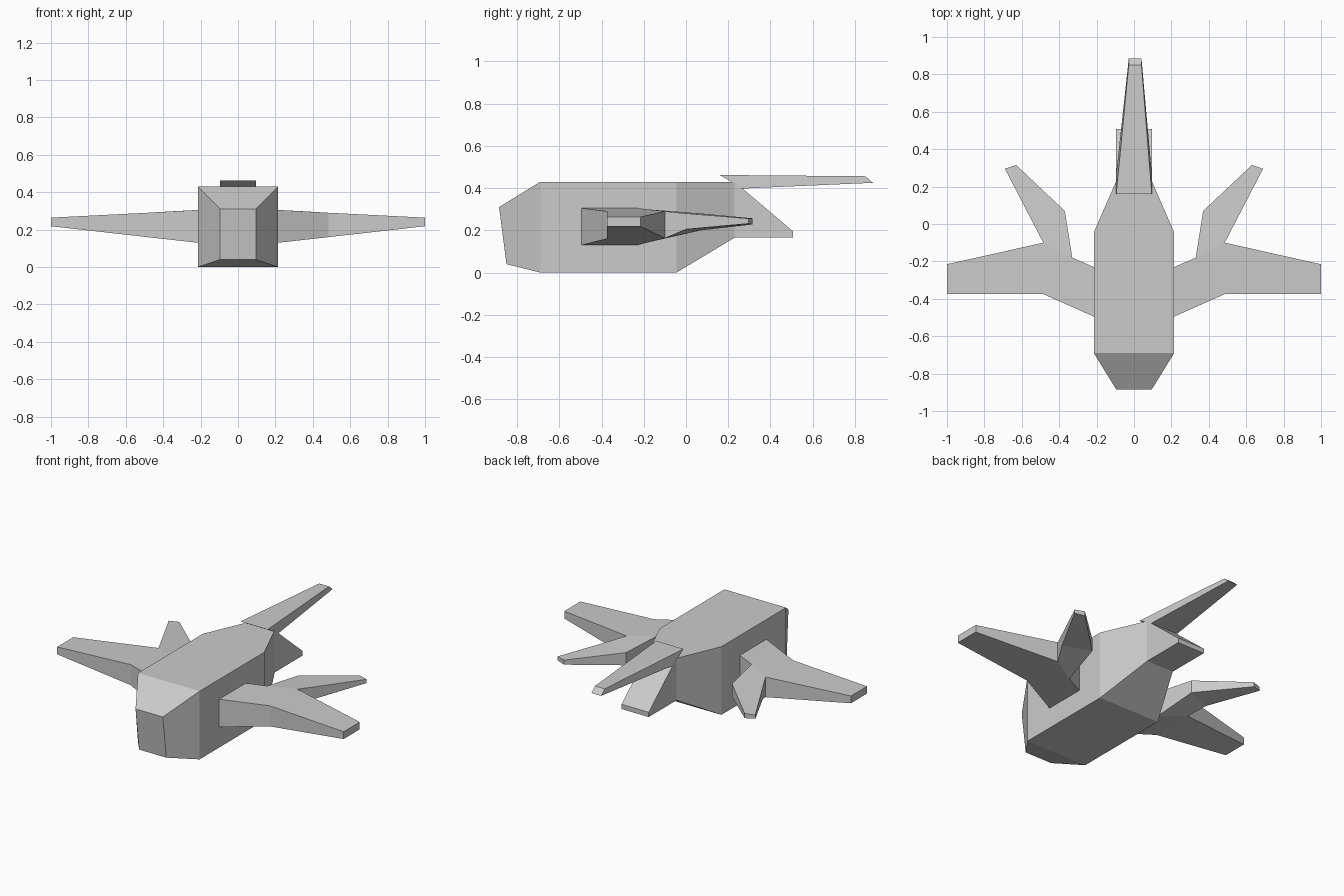
import bpy
import bmesh

cube = bpy.data.objects.get("Cube")
if cube:
    bpy.data.objects.remove(cube, do_unlink=True)

grey = bpy.data.materials.new("light_grey")
grey.use_nodes = True
colour = (0.6, 0.6, 0.6, 1)
grey.diffuse_color = colour
grey.node_tree.nodes["Principled BSDF"].inputs["Base Color"].default_value = colour


def finish(name, bm):
    """Turn a bmesh into a flat-shaded grey object."""
    bmesh.ops.recalc_face_normals(bm, faces=bm.faces)
    mesh = bpy.data.meshes.new(name)
    bm.to_mesh(mesh)
    bm.free()
    mesh.materials.append(grey)
    obj = bpy.data.objects.new(name, mesh)
    bpy.context.collection.objects.link(obj)
    return obj


def loft(name, sections):
    """Join rectangles given as (left x, right x, (bottom y, z), (top y, z))."""
    bm = bmesh.new()
    rings = []
    for x0, x1, (yb, zb), (yt, zt) in sections:
        corners = ((x0, yb, zb), (x1, yb, zb), (x1, yt, zt), (x0, yt, zt))
        rings.append([bm.verts.new(c) for c in corners])
    for a, b in zip(rings, rings[1:]):
        for i in range(4):
            j = (i + 1) % 4
            bm.faces.new((a[i], a[j], b[j], b[i]))
    bm.faces.new(rings[0])
    bm.faces.new(rings[-1])
    return finish(name, bm)


def plate(name, points, polygons):
    """Tapered plate: points hold x, y, bottom z, top z; rims are closed."""
    bm = bmesh.new()
    low = {k: bm.verts.new((x, y, zb)) for k, (x, y, zb, zt) in points.items()}
    high = {k: bm.verts.new((x, y, zt)) for k, (x, y, zb, zt) in points.items()}
    edges = [(p[i - 1], p[i]) for p in polygons for i in range(len(p))]
    for p in polygons:
        bm.faces.new([high[k] for k in p])
        bm.faces.new([low[k] for k in reversed(p)])
    for a, b in edges:
        if (b, a) not in edges:
            bm.faces.new((low[a], low[b], high[b], high[a]))
    return finish(name, bm)


# Body with tapered nose and sloping rear
loft("body", [
    (-0.095, 0.095, (-0.85, 0.04), (-0.885, 0.31)),
    (-0.215, 0.215, (-0.69, 0), (-0.69, 0.43)),
    (-0.215, 0.215, (-0.045, 0), (-0.045, 0.43)),
    (-0.095, 0.095, (0.23, 0.165), (0.23, 0.43)),
    (-0.095, 0.095, (0.507, 0.165), (0.507, 0.195)),
])

# Upper tail boom
loft("tail_boom", [
    (-0.095, 0.095, (0.27, 0.398), (0.16, 0.462)),
    (-0.028, 0.04, (0.885, 0.425), (0.85, 0.456)),
])

# Forked wing, mirrored to the other side
wing_points = {
    "root_front": (0.215, -0.495, 0.13, 0.305),
    "fork_front": (0.485, -0.375, 0.16, 0.29),
    "tip_front": (1, -0.375, 0.218, 0.264),
    "tip_rear": (1, -0.215, 0.218, 0.264),
    "fork": (0.485, -0.10, 0.163, 0.29),
    "prong_outer": (0.537, 0, 0.205, 0.28),
    "prong_tip_outer": (0.69, 0.295, 0.232, 0.256),
    "prong_tip_inner": (0.63, 0.315, 0.228, 0.257),
    "prong_inner": (0.37, 0.07, 0.2, 0.28),
    "fork_rear": (0.33, -0.18, 0.143, 0.299),
    "root_rear": (0.215, -0.23, 0.13, 0.305),
}
wing = plate("forked_wings", wing_points, [
    ("root_front", "fork_front", "fork", "fork_rear", "root_rear"),
    ("fork_front", "tip_front", "tip_rear", "fork"),
    ("fork_rear", "fork", "prong_outer", "prong_inner"),
    ("prong_inner", "prong_outer", "prong_tip_outer", "prong_tip_inner"),
])
wing.modifiers.new("Mirror", "MIRROR")
